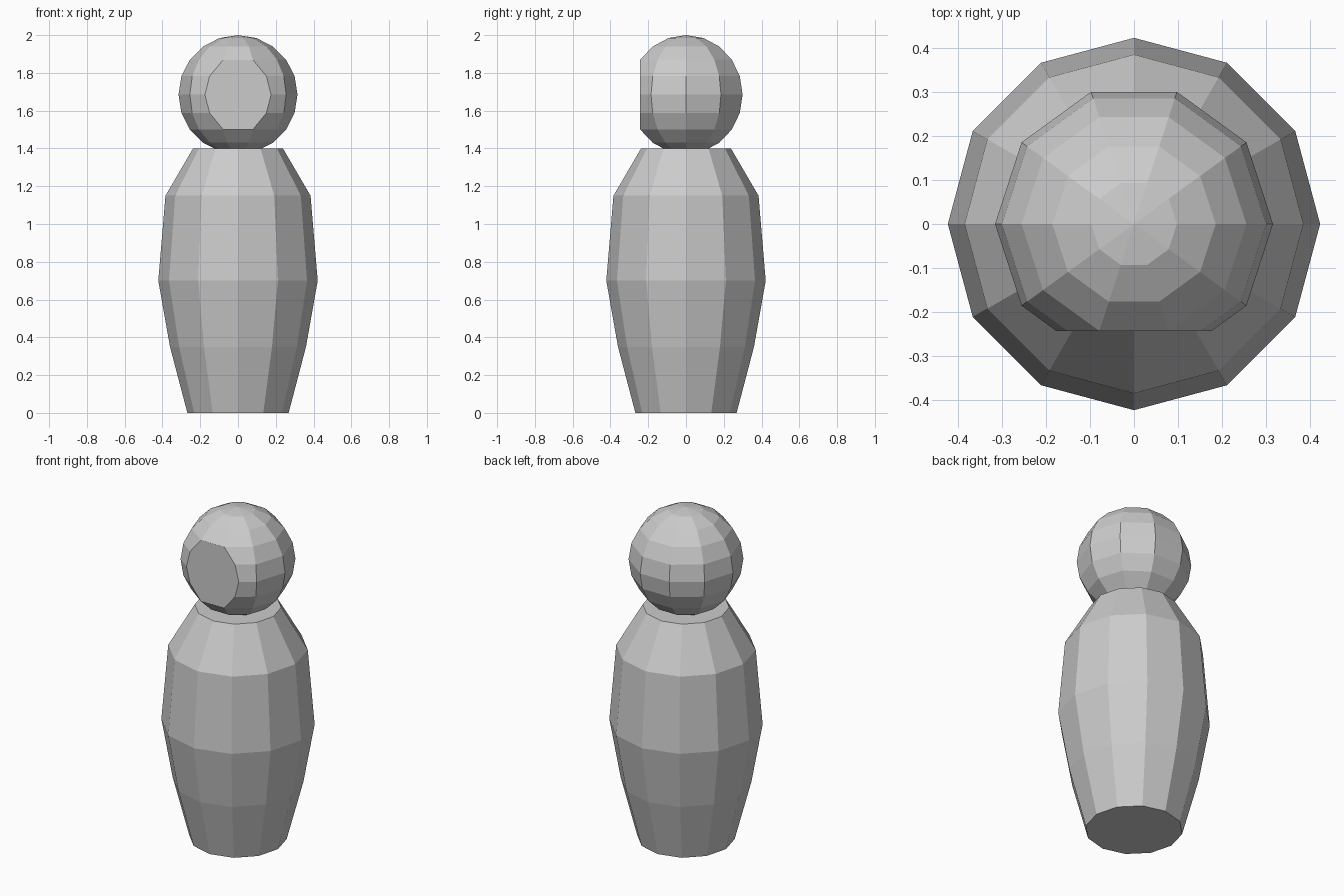
import bpy, bmesh, math
from mathutils import Matrix

if "Cube" in bpy.data.objects:
    bpy.data.objects.remove(bpy.data.objects["Cube"])


def add_object(name, bm):
    bmesh.ops.recalc_face_normals(bm, faces=bm.faces[:])
    mesh = bpy.data.meshes.new(name)
    bm.to_mesh(mesh)
    bm.free()
    obj = bpy.data.objects.new(name, mesh)
    bpy.context.collection.objects.link(obj)
    return obj


# Body: twelve-sided turned shape, capped at both ends
SIDES = 12
profile = [(0.268, 0), (0.36, 0.35), (0.422, 0.7), (0.384, 1.15), (0.238, 1.4)]
bm = bmesh.new()
rings = []
for r, z in profile:
    angles = [2 * math.pi * i / SIDES for i in range(SIDES)]
    rings.append([bm.verts.new((r * math.cos(a), r * math.sin(a), z)) for a in angles])
for low, high in zip(rings, rings[1:]):
    for i in range(SIDES):
        j = (i + 1) % SIDES
        bm.faces.new((low[i], low[j], high[j], high[i]))
bm.faces.new(rings[0])
bm.faces.new(rings[-1])
add_object("body", bm)

# Head: ten-sided sphere with a corner at the back and a flat face cut at the front
RADIUS = 0.315
bm = bmesh.new()
bmesh.ops.create_uvsphere(
    bm, u_segments=10, v_segments=10, radius=RADIUS,
    matrix=Matrix.Translation((0, 0, 2 - RADIUS)) @ Matrix.Rotation(math.pi / 2, 4, "Z"))
bmesh.ops.bisect_plane(
    bm, geom=bm.verts[:] + bm.edges[:] + bm.faces[:], dist=1e-5,
    plane_co=(0, -0.243, 0), plane_no=(0, -1, 0), clear_outer=True)
bmesh.ops.holes_fill(bm, edges=[e for e in bm.edges if e.is_boundary], sides=0)
add_object("head", bm)
